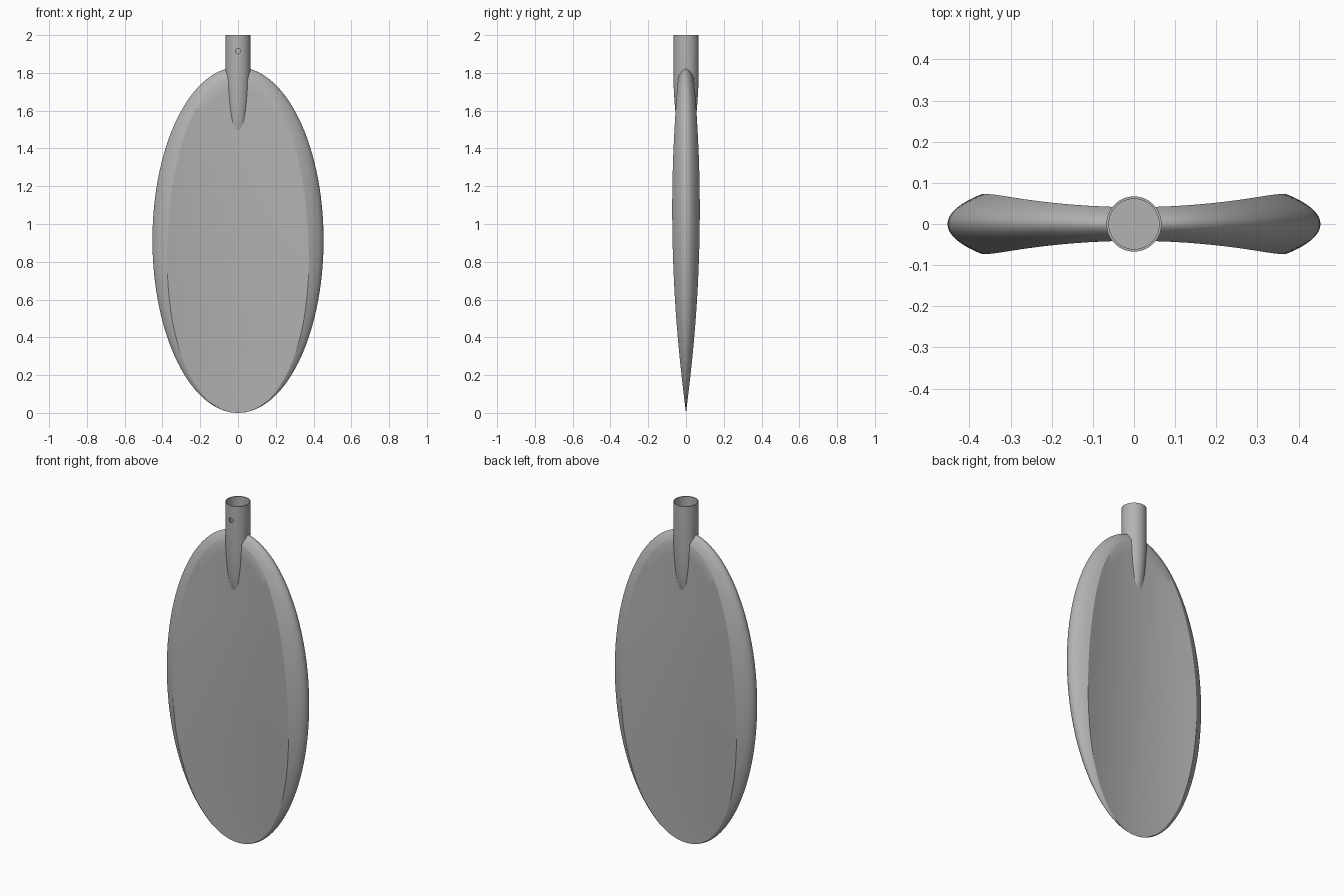
import bpy, bmesh, math
from mathutils import Matrix

if "Cube" in bpy.data.objects:
    bpy.data.objects.remove(bpy.data.objects["Cube"], do_unlink=True)

HALF_W, HALF_H = 0.453, 0.915      # blade outline ellipse
SEGMENTS, FACE_RINGS, RIM_RINGS = 144, 12, 14

grey = bpy.data.materials.new("plain grey")
grey.use_nodes = True
grey.diffuse_color = (0.45, 0.45, 0.45, 1)
grey.node_tree.nodes["Principled BSDF"].inputs["Base Color"].default_value = grey.diffuse_color


def make_object(name, bm):
    mesh = bpy.data.meshes.new(name)
    bmesh.ops.recalc_face_normals(bm, faces=bm.faces)
    bm.to_mesh(mesh)
    bm.free()
    mesh.materials.append(grey)
    obj = bpy.data.objects.new(name, mesh)
    bpy.context.collection.objects.link(obj)
    return obj


def activate(obj):
    bpy.ops.object.select_all(action="DESELECT")
    obj.select_set(True)
    bpy.context.view_layer.objects.active = obj


def face_depth(x, z):
    """Hollow working face, thinning to nothing at the tip."""
    rise = math.sin(math.pi / 2 * min(max(z, 0) / 1.4, 1))
    return 0.041 * rise ** 1.25 + 0.27 * x * x


def rim_depth(r, z):
    """Rounded outer rim, finer towards the tip."""
    return 0.128 * (1 - 0.7 * math.exp(-z / 0.25)) * math.sqrt(max(1 - r * r, 0))


def crest_radius(c, s):
    """Where the hollow face meets the rounded rim along one spoke."""
    lo, hi = 0.3, 1.0
    for _ in range(40):
        r = (lo + hi) / 2
        x, z = HALF_W * r * c, HALF_H * (1 + r * s)
        if rim_depth(r, z) > face_depth(x, z):
            lo = r
        else:
            hi = r
    return lo


# Blade: one side in rings, mirrored front to back
bm = bmesh.new()
centre = bm.verts.new((0, -face_depth(0, HALF_H), HALF_H))
spokes = []
for i in range(SEGMENTS):
    angle = 2 * math.pi * i / SEGMENTS
    c, s = math.cos(angle), math.sin(angle)
    crest = crest_radius(c, s)
    edge = math.sqrt(1 - crest * crest)
    radii = [crest * (k + 1) / FACE_RINGS for k in range(FACE_RINGS)]
    radii += [math.sqrt(1 - (edge * (1 - k / RIM_RINGS)) ** 2) for k in range(1, RIM_RINGS + 1)]
    spoke = []
    for k, r in enumerate(radii):
        x, z = HALF_W * r * c, HALF_H * (1 + r * s)
        depth = face_depth(x, z) if k < FACE_RINGS else rim_depth(r, z)
        if k == len(radii) - 1:
            depth = 0
        spoke.append(bm.verts.new((x, -depth, z)))
    spokes.append(spoke)
for i, a in enumerate(spokes):
    b = spokes[(i + 1) % SEGMENTS]
    bm.faces.new((centre, a[0], b[0]))
    for k in range(len(a) - 1):
        bm.faces.new((a[k], a[k + 1], b[k + 1], b[k]))
back = bmesh.ops.duplicate(bm, geom=bm.verts[:] + bm.edges[:] + bm.faces[:])["geom"]
for v in back:
    if isinstance(v, bmesh.types.BMVert):
        v.co.y = -v.co.y
bmesh.ops.remove_doubles(bm, verts=bm.verts, dist=0.00002)
blade = make_object("blade", bm)

# Shaft socket: hollow at the top, tapering into the blade
profile = [(0, 1.84), (0.061, 1.84), (0.061, 2), (0.067, 2), (0.067, 1.78), (0.065, 1.72),
           (0.061, 1.65), (0.056, 1.59), (0.050, 1.54), (0.042, 1.5), (0.03, 1.46), (0, 1.43)]
bm = bmesh.new()
points = [bm.verts.new((r, 0, z)) for r, z in profile]
edges = [bm.edges.new(pair) for pair in zip(points, points[1:])]
bmesh.ops.spin(bm, geom=points + edges, cent=(0, 0, 0), axis=(0, 0, 1),
               angle=2 * math.pi, steps=64, use_duplicate=False)
bmesh.ops.remove_doubles(bm, verts=bm.verts, dist=0.0001)
socket = make_object("shaft_socket", bm)

# Pin hole through the front wall of the socket
bm = bmesh.new()
bmesh.ops.create_cone(bm, cap_ends=True, segments=24, radius1=0.014, radius2=0.014, depth=0.06,
                      matrix=Matrix.Translation((0, -0.07, 1.915)) @ Matrix.Rotation(math.pi / 2, 4, "X"))
cutter = make_object("pin_hole_cutter", bm)
cutter.hide_render = True
activate(socket)
cut = socket.modifiers.new("pin_hole", "BOOLEAN")
cut.operation, cut.solver, cut.object = "DIFFERENCE", "EXACT", cutter
bpy.ops.object.modifier_apply(modifier=cut.name)
bpy.data.objects.remove(cutter, do_unlink=True)

for part in (blade, socket):
    activate(part)
    bpy.ops.object.shade_smooth_by_angle(angle=math.radians(28))
